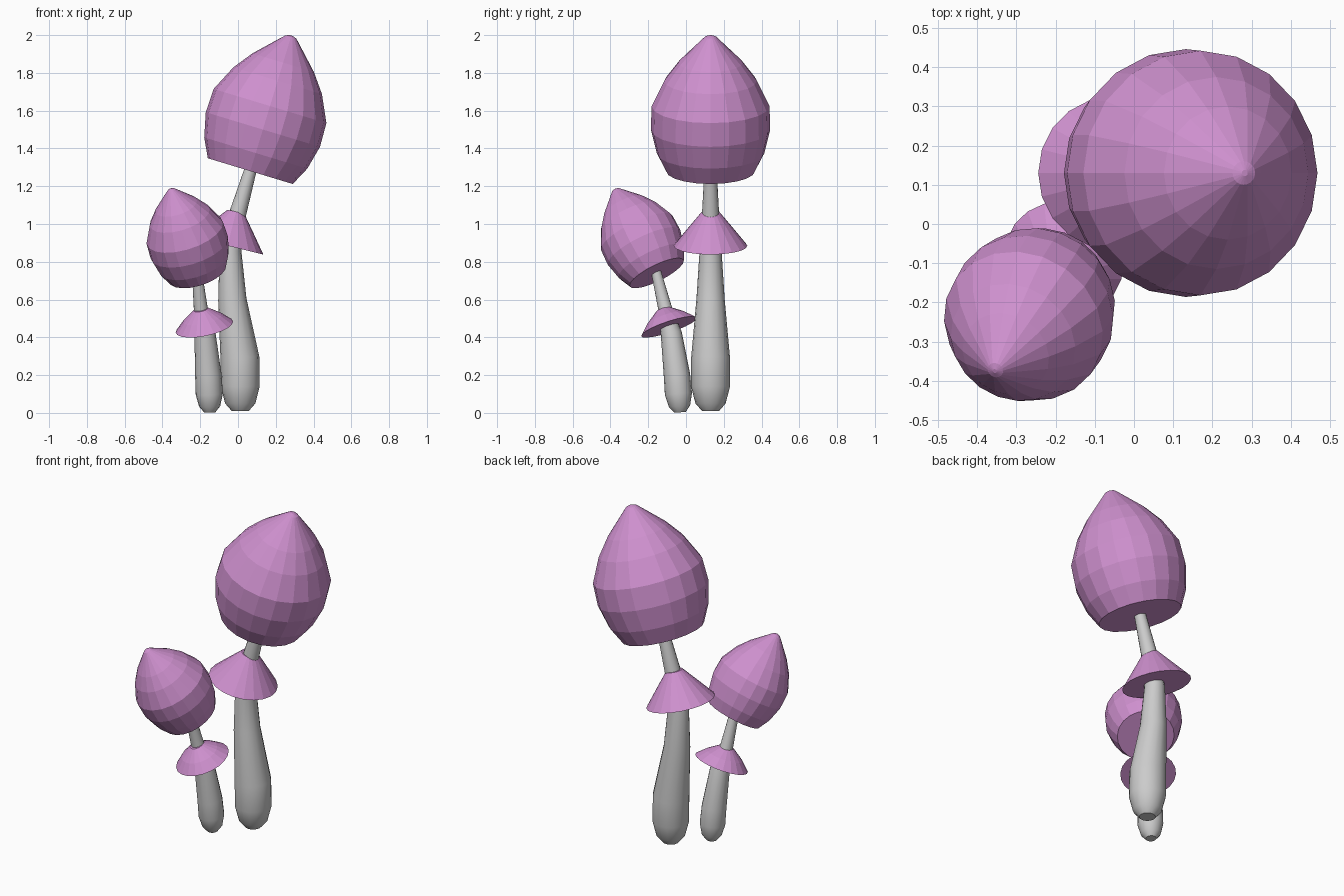
import bpy, bmesh, math
from mathutils import Vector

if "Cube" in bpy.data.objects:
    bpy.data.objects.remove(bpy.data.objects["Cube"])

purple = bpy.data.materials.new("purple")
purple.diffuse_color = (0.62, 0.28, 0.62, 1)
purple.use_nodes = True
purple.node_tree.nodes["Principled BSDF"].inputs["Base Color"].default_value = purple.diffuse_color


def loft(name, rings, sides, mat=None, smooth=False):
    """Closed tube through (centre, radius, axis) rings."""
    bm = bmesh.new()
    loops = []
    for c, r, axis in rings:
        q = Vector((0, 0, 1)).rotation_difference(axis)
        loops.append([bm.verts.new(c + q @ Vector((r * math.cos(a), r * math.sin(a), 0)))
                      for a in (2 * math.pi * i / sides for i in range(sides))])
    for a, b in zip(loops, loops[1:]):
        for i in range(sides):
            j = (i + 1) % sides
            bm.faces.new((a[i], a[j], b[j], b[i]))
    bm.faces.new(loops[0][::-1])
    bm.faces.new(loops[-1])
    me = bpy.data.meshes.new(name)
    bm.to_mesh(me)
    bm.free()
    ob = bpy.data.objects.new(name, me)
    bpy.context.collection.objects.link(ob)
    if mat:
        me.materials.append(mat)
    if smooth:
        bpy.context.view_layer.objects.active = ob
        ob.select_set(True)
        bpy.ops.object.shade_smooth_by_angle(angle=math.radians(40))
        ob.select_set(False)


def stem(name, points):
    """Bent stem from (x, y, z, radius) points."""
    c = [Vector(p[:3]) for p in points]
    n = len(c)
    axes = [(c[min(i + 1, n - 1)] - c[max(i - 1, 0)]).normalized() for i in range(n)]
    loft(name, [(c[i], points[i][3], axes[i]) for i in range(n)], 16, smooth=True)


def turned(name, base, axis, profile):
    """Profile of (radius, height) turned about a tilted axis."""
    base, axis = Vector(base), Vector(axis).normalized()
    loft(name, [(base + axis * h, r, axis) for r, h in profile], 20, purple)


def cap(name, base, axis, s, length):
    prof = [(.235, 0), (.285, .10), (.316, .23), (.312, .36), (.245, .5),
            (.17, .6), (.052, .72), (.03, .742), (.008, .75)]
    turned(name, base, axis, [(r * s, h * length / .75) for r, h in prof])


# Large mushroom
stem("large_stem", [(.012, .13, .01, .045), (.012, .13, .05, .08), (.012, .13, .14, .103),
                    (.01, .13, .29, .103), (-.03, .13, .6, .075), (-.04, .13, .86, .058),
                    (0, .13, 1.06, .045), (.07, .13, 1.3, .032)])
turned("large_skirt", (-.055, .13, .885), (.24, 0, .97), [(.195, 0), (.115, .1), (.046, .185)])
cap("large_cap", (.065, .13, 1.28), (.29, 0, .957), 1, .75)

# Small mushroom
stem("small_stem", [(-.15, -.032, .003, .03), (-.15, -.034, .035, .056), (-.152, -.04, .1, .072),
                    (-.157, -.048, .2, .07), (-.175, -.078, .42, .056),
                    (-.197, -.11, .55, .037), (-.218, -.16, .755, .026)])
turned("small_skirt", (-.178, -.09, .455), (-.19, -.31, .93), [(.155, 0), (.105, .05), (.038, .1)])
cap("small_cap", (-.215, -.155, .74), (-.14, -.22, .445), .675, .516)
